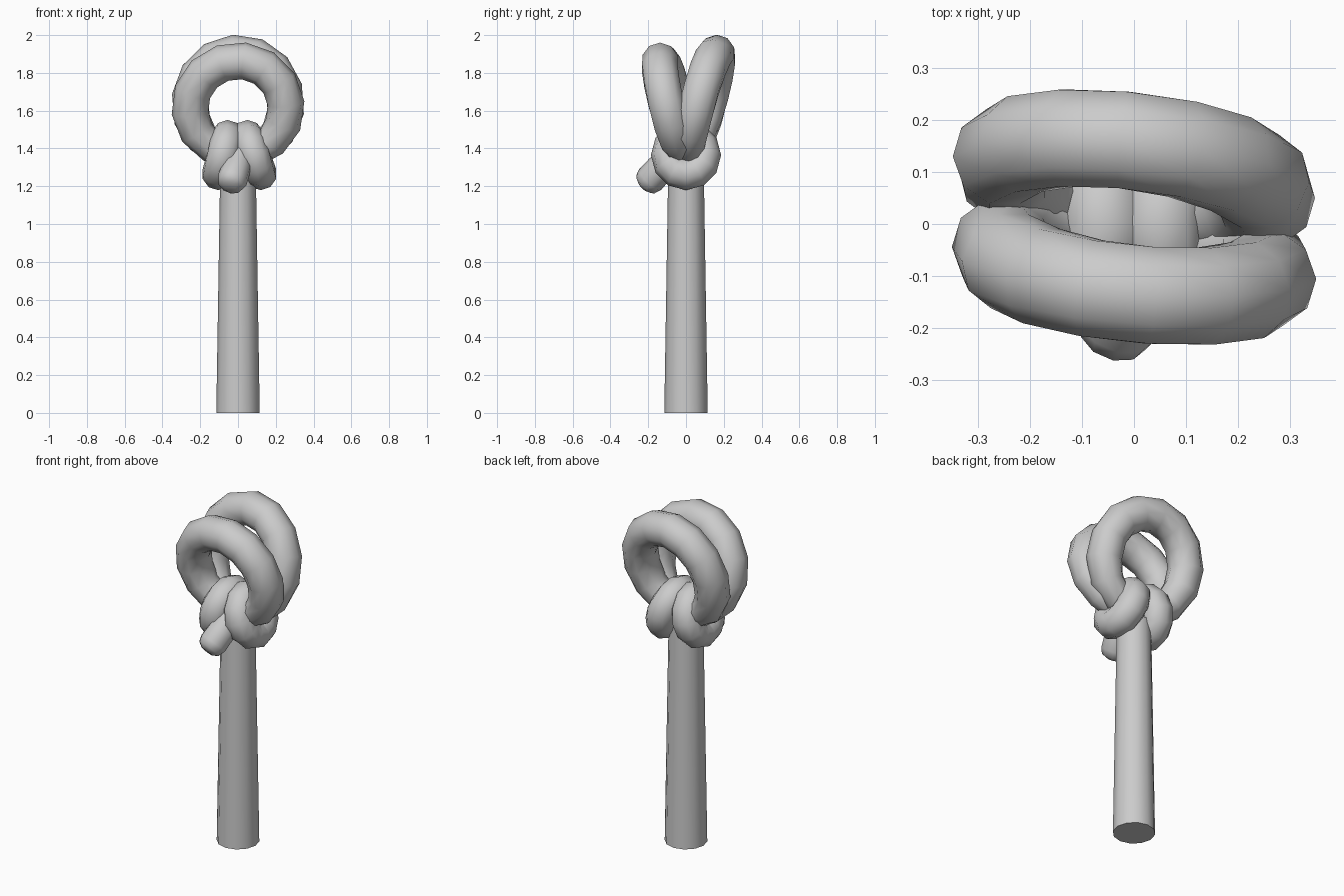
import bpy, bmesh
from math import sin, cos, pi, radians
from mathutils import Vector

cube = bpy.data.objects.get("Cube")
if cube:
    bpy.data.objects.remove(cube)

grey = bpy.data.materials.new("rope grey")
grey.use_nodes = True
colour = (0.6, 0.6, 0.6, 1)
grey.diffuse_color = colour
grey.node_tree.nodes["Principled BSDF"].inputs["Base Color"].default_value = colour


def tube(name, path, radii, sides=10, closed=False, hint=(0, 1, 0)):
    """Sweep a round section along a path; hint is roughly normal to the bend."""
    bm = bmesh.new()
    pts = [Vector(p) for p in path]
    n = len(pts)
    rings = []
    for i, p in enumerate(pts):
        before = pts[i - 1] if closed or i else p
        after = pts[(i + 1) % n] if closed or i < n - 1 else p
        along = (after - before).normalized()
        u = along.cross(Vector(hint)).normalized()
        v = along.cross(u)
        rings.append([bm.verts.new(p + radii[i] * (u * cos(a) + v * sin(a)))
                      for a in (2 * pi * k / sides for k in range(sides))])
    for i in range(n if closed else n - 1):
        a, b = rings[i], rings[(i + 1) % n]
        for k in range(sides):
            j = (k + 1) % sides
            bm.faces.new((a[k], a[j], b[j], b[k]))
    if not closed:
        bm.faces.new(rings[0])
        bm.faces.new(rings[-1])
    bmesh.ops.recalc_face_normals(bm, faces=bm.faces)
    mesh = bpy.data.meshes.new(name)
    bm.to_mesh(mesh)
    bm.free()
    mesh.materials.append(grey)
    ob = bpy.data.objects.new(name, mesh)
    bpy.context.collection.objects.link(ob)
    bpy.context.view_layer.objects.active = ob
    for other in bpy.context.selected_objects:
        other.select_set(False)
    ob.select_set(True)
    bpy.ops.object.shade_smooth_by_angle(angle=radians(50))
    return ob


def angles(n, start=0):
    return [start + 2 * pi * i / n for i in range(n)]


# Straight tapering length of rope below the knot
tube("shaft", [(0, 0, 0), (0, 0, 1.3)], [0.115, 0.094], sides=12)

# Two big leaning loops, thinner where they thread through the knot
def loop(name, centre_y, lean, twist, centre_z, height, start):
    turn = angles(14, start)
    path = [(0.255 * cos(a), centre_y + lean * sin(a) + twist * cos(a),
             centre_z + height * sin(a)) for a in turn]
    radii = [0.098 - 0.022 * max(0, -sin(a)) ** 2 for a in turn]
    tube(name, path, radii, closed=True)

loop("front_loop", -0.075, -0.06, -0.025, 1.615, 0.25, 0.1)
loop("back_loop", 0.09, 0.07, -0.03, 1.635, 0.27, 0.3)

# Two wraps of the knot, leaning together at the top
for name, x, lean in (("left_wrap", 0.085, -0.035), ("right_wrap", -0.08, 0.025)):
    path = [(x + lean * sin(a), 0.1 * cos(a), 1.365 + 0.1 * sin(a))
            for a in angles(12)]
    tube(name, path, [0.086] * 12, closed=True, hint=(1, 0, 0))

# Short rope end poking out of the front of the knot
tube("rope_end",
     [(0.01, -0.08, 1.36), (-0.01, -0.14, 1.29), (-0.03, -0.19, 1.235),
      (-0.04, -0.215, 1.21), (-0.045, -0.228, 1.197)],
     [0.07, 0.078, 0.08, 0.068, 0.035], hint=(1, 0, 0))
